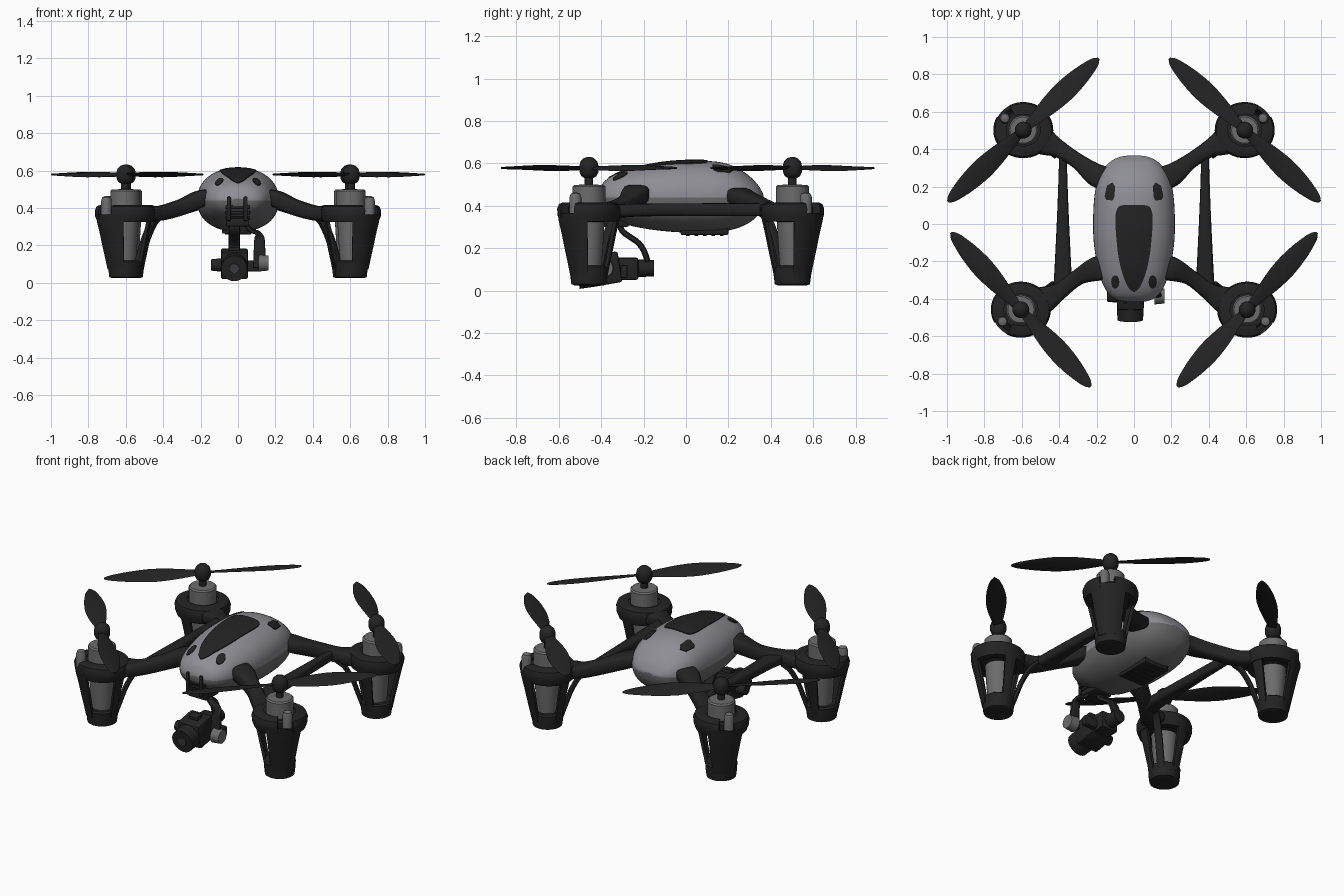
import bpy, bmesh, math
from mathutils import Vector, Matrix
from mathutils.bvhtree import BVHTree

if "Cube" in bpy.data.objects:
    bpy.data.objects.remove(bpy.data.objects["Cube"])


def material(name, r, g, b):
    m = bpy.data.materials.new(name)
    m.diffuse_color = (r, g, b, 1)
    m.use_nodes = True
    m.node_tree.nodes["Principled BSDF"].inputs["Base Color"].default_value = m.diffuse_color
    return m


BLACK = material("matte_black", 0.017, 0.017, 0.017)
SHELL = material("light_grey", 0.27, 0.27, 0.30)
UNDER = material("mid_grey", 0.14, 0.14, 0.14)
METAL = material("motor_grey", 0.15, 0.15, 0.15)
GLASS = material("lens_grey", 0.05, 0.05, 0.055)


def finish(bm, name, mats, angle=35):
    bmesh.ops.recalc_face_normals(bm, faces=bm.faces)
    me = bpy.data.meshes.new(name)
    bm.to_mesh(me)
    for m in mats:
        me.materials.append(m)
    me.polygons.foreach_set("use_smooth", [True] * len(me.polygons))
    me.set_sharp_from_angle(angle=math.radians(angle))
    ob = bpy.data.objects.new(name, me)
    bpy.context.collection.objects.link(ob)


def pair(bm, name, mat):
    # right-hand part and its mirror image
    finish(bm, name + "_right", [mat])
    bmesh.ops.scale(bm, vec=(-1, 1, 1), verts=bm.verts)
    finish(bm, name + "_left", [mat])


def loft(bm, rings, closed=False):
    vs = [[bm.verts.new(p) for p in ring] for ring in rings]
    n = len(vs[0])
    for a, b in zip(vs, vs[1:] + ([vs[0]] if closed else [])):
        for i in range(n):
            j = (i + 1) % n
            bm.faces.new((a[i], a[j], b[j], b[i]))
    if not closed:
        bm.faces.new(vs[0])
        bm.faces.new(vs[-1])


def lathe(bm, cx, cy, prof, n=32):
    loft(bm, [[(cx + r * math.cos(k * math.tau / n), cy + r * math.sin(k * math.tau / n), z)
               for k in range(n)] for r, z in prof])


def rod(bm, p0, p1, r0, r1, n=24):
    p0, p1 = Vector(p0), Vector(p1)
    q = (p1 - p0).to_track_quat('Z', 'Y')
    loft(bm, [[p + q @ Vector((r * math.cos(k * math.tau / n), r * math.sin(k * math.tau / n), 0))
               for k in range(n)] for p, r in ((p0, r0), (p1, r1))])


def box(bm, lo, hi, bevel=0.008, tilt=0):
    lo, hi = Vector(lo), Vector(hi)
    d = hi - lo
    mat = Matrix.Translation((lo + hi) / 2) @ Matrix.Rotation(math.radians(tilt), 4, 'X') @ Matrix.Diagonal((*d, 1))
    vs = bmesh.ops.create_cube(bm, size=1, matrix=mat)["verts"]
    es = list({e for v in vs for e in v.link_edges})
    bmesh.ops.bevel(bm, geom=es, offset=bevel, segments=2, affect='EDGES', profile=0.5)


def spline(pts, steps):
    # Catmull-Rom interpolation of tuples
    out = []
    for i in range(len(pts) - 1):
        p0, p1, p2, p3 = pts[max(i - 1, 0)], pts[i], pts[i + 1], pts[min(i + 2, len(pts) - 1)]
        for k in range(steps):
            t = k / steps
            out.append([0.5 * (2 * b + (c - a) * t + (2 * a - 5 * b + 4 * c - d) * t * t
                               + (3 * b - a - 3 * c + d) * t ** 3) for a, b, c, d in zip(p0, p1, p2, p3)])
    return out + [list(pts[-1])]


def power(v, e):
    return math.copysign(abs(v) ** e, v)


def beam(bm, stations, steps=5, n=16):
    # rounded bar through (x, y, z, half width, half height)
    st = spline(stations, steps)
    rings = []
    for i, s in enumerate(st):
        t = Vector(st[min(i + 1, len(st) - 1)][:3]) - Vector(st[max(i - 1, 0)][:3])
        side = t.cross(Vector((0, 0, 1))).normalized()
        up = side.cross(t).normalized()
        rings.append([Vector(s[:3]) + side * s[3] * power(math.cos(a), 0.6) + up * s[4] * power(math.sin(a), 0.6)
                      for a in (k * math.tau / n for k in range(n))])
    loft(bm, rings)


def sector(bm, cx, cy, prof, a0, a1, thick, n=24, sx=1.0):
    # part of a turned wall between two angles
    rings = []
    for k in range(n + 1):
        a = math.radians(a0 + (a1 - a0) * k / n)
        rings.append([(cx + sx * r * math.cos(a), cy + r * math.sin(a), z)
                      for r, z in prof + [(r - thick, z) for r, z in reversed(prof)]])
    loft(bm, rings)


# ---- body: two-tone egg-shaped shell
SEAM = 0.44
body = [(-.418, .03, .45, .425), (-.41, .078, .475, .40), (-.385, .125, .515, .37), (-.33, .163, .55, .335),
        (-.25, .19, .577, .303), (-.1, .215, .605, .28), (.05, .218, .613, .273), (.18, .207, .602, .28),
        (.27, .178, .562, .305), (.33, .13, .51, .345), (.358, .078, .468, .39), (.366, .03, .45, .425)]
bm = bmesh.new()
rings = []
for y, w, zt, zb in spline(body, 5):
    rings.append([(w * power(math.cos(a), 0.9), y,
                   SEAM + (zt - SEAM if math.sin(a) > 0 else SEAM - zb) * power(math.sin(a), 0.9))
                  for a in (k * math.tau / 48 for k in range(48))])
loft(bm, rings)
for f in bm.faces:
    f.material_index = 0 if f.calc_center_median().z > SEAM else 1
tree = BVHTree.FromBMesh(bm)
finish(bm, "body_shell", [SHELL, UNDER], 50)


def plate(bm, outline, lift=0.005):
    # thin plate laid over the top of the body
    c = sum((Vector(p) for p in outline), Vector((0, 0))) / len(outline)

    def drop(p, h):
        hit = tree.ray_cast(Vector((p.x, p.y, 2)), Vector((0, 0, -1)))[0]
        return (p.x, p.y, (hit.z if hit else SEAM) + h)
    loft(bm, [[drop(c + (Vector(p) - c) * s, h) for p in outline]
              for s, h in ((1, -.004), (1, lift), (.85, lift), (.7, lift), (.5, lift), (.3, lift), (.1, lift))])


half = spline([(0, .102), (.06, .1), (.088, .085), (.1, .03), (.094, -.08), (.082, -.18), (.06, -.27),
               (.03, -.34), (0, -.365)], 4)
bm = bmesh.new()
plate(bm, half + [(-x, y) for x, y in reversed(half[1:-1])])
finish(bm, "top_panel", [BLACK])
bm = bmesh.new()
plate(bm, [(.10, .20), (.115, .222), (.145, .205), (.157, .15), (.15, .13), (.115, .125), (.106, .14)])
plate(bm, [(.1 + .022 * math.cos(a), -.31 + .036 * math.sin(a)) for a in (k * math.tau / 14 for k in range(14))])
pair(bm, "shell_patches", BLACK)

# ---- battery hatch under the body
bm = bmesh.new()
box(bm, (-.085, -.025, .262), (.085, .2, .30))
for k in range(5):
    box(bm, (-.07, .0 + k * .04, .258), (.07, .018 + k * .04, .27), .002)
finish(bm, "bottom_hatch", [BLACK])

# ---- arms and side rails
ARMS = {"front": ((.605, -.458), [(.12, -.23, .47, .06, .03), (.2, -.24, .45, .065, .045), (.3, -.285, .405, .043, .042),
                                  (.40, -.36, .375, .047, .04), (.47, -.40, .368, .07, .04), (.58, -.45, .365, .1, .03)]),
        "rear": ((.592, .502), [(.12, .24, .455, .06, .03), (.2, .26, .44, .062, .042), (.3, .335, .405, .042, .042),
                                (.40, .40, .375, .047, .04), (.47, .435, .368, .07, .04), (.57, .49, .365, .1, .03)])}
bm = bmesh.new()
beam(bm, [(.38, -.32, .375, .05, .032), (.38, -.2, .38, .043, .03), (.38, .1, .382, .029, .03), (.38, .37, .382, .02, .03)])
pair(bm, "side_rail", BLACK)

for end, ((cx, cy), path) in ARMS.items():
    out = 45 if cy > 0 else -45
    ca, sa = math.cos(math.radians(out)), math.sin(math.radians(out))
    bm = bmesh.new()
    beam(bm, path)
    pair(bm, end + "_arm", BLACK)

    # motor pod: notched rim, deck, leg walls, inner strut and foot
    bm = bmesh.new()
    sector(bm, cx, cy, [(.125, .415), (.142, .408), (.15, .385), (.148, .355), (.138, .325)],
           out + 17, out + 343, .04, 44, 1.07)
    lathe(bm, cx, cy, [(.06, .32), (.105, .335), (.11, .385), (.10, .398), (.04, .40)])
    pair(bm, end + "_motor_pod", BLACK)
    bm = bmesh.new()
    wall = [(.148, .365), (.143, .33), (.127, .26), (.113, .19), (.098, .12), (.088, .07)]
    sector(bm, cx, cy, wall, out - 42, out + 42, .018, 14, 1.05)
    for s in (-1, 1):
        sector(bm, cx, cy, wall, out + s * 112, out + s * 140, .018, 6)
    d = Vector((-ca, -sa))
    beam(bm, [(cx + d.x * r, cy + d.y * .75 * r, z, .022, .013) for r, z in
              ((.25, .355), (.2, .315), (.15, .235), (.115, .15), (.085, .075))])
    lathe(bm, cx, cy, [(.07, .025), (.083, .03), (.088, .07), (.09, .11), (.08, .118), (.03, .118)])
    pair(bm, end + "_leg", BLACK)

    # motor, inner barrel and indicator lamp
    bm = bmesh.new()
    lathe(bm, cx, cy, [(.058, .10), (.066, .2), (.074, .33)])
    lathe(bm, cx, cy, [(.078, .395), (.078, .49), (.07, .498), (.03, .50)])
    lx, ly = cx + .103 * ca * 1.35, cy + .09 * sa
    lathe(bm, lx, ly, [(.028, .34), (.028, .44), (.022, .457), (.008, .463)], 20)
    pair(bm, end + "_motor", METAL)

    # propeller hub and two twisted blades
    bm = bmesh.new()
    lathe(bm, cx, cy, [(.02, .49), (.02, .53), (.036, .54), (.045, .56), (.045, .59), (.039, .61), (.024, .625), (.006, .631)])
    tip = Vector((.373, .412) if cy < 0 else (.403, -.383)).normalized()
    for s in (1, -1):
        u = Vector((*tip, 0)) * s
        v = Vector((-u.y, u.x, 0))
        blade = []
        for r, w, pitch in spline([(.02, .022, 16), (.1, .036, 16), (.2, .052, 15), (.3, .059, 13), (.4, .052, 10),
                                   (.48, .038, 8), (.53, .024, 7), (.556, .006, 6)], 4):
            p = math.radians(pitch)
            ch = v * math.cos(p) + Vector((0, 0, math.sin(p)))
            nz = Vector((0, 0, math.cos(p))) - v * math.sin(p)
            blade.append([Vector((cx, cy, .578)) + u * r + ch * w * math.cos(a) + nz * .005 * math.sin(a)
                          for a in (k * math.tau / 10 for k in range(10))])
        loft(bm, blade)
    pair(bm, end + "_propeller", BLACK)

# ---- gimbal mount with slats under the nose
bm = bmesh.new()
box(bm, (-.065, -.395, .30), (.06, -.27, .345))
for z, y in ((.335, -.385), (.365, -.405), (.395, -.415)):
    box(bm, (-.068, y, z), (.065, -.30, z + .018), .004)
for x in (-.06, .03):
    box(bm, (x, -.425, .33), (x + .022, -.33, .46), .006)
# strut to the roll motor
beam(bm, [(-.02, -.31, .33, .03, .014), (-.02, -.30, .28, .03, .014), (-.02, -.22, .22, .03, .014),
          (-.02, -.185, .15, .03, .014), (-.02, -.185, .09, .028, .014)])
rod(bm, (-.02, -.25, .105), (-.02, -.15, .105), .043, .038)
# bracket to the pitch motor
beam(bm, [(.03, -.35, .33, .02, .012), (.07, -.355, .28, .02, .012), (.11, -.365, .262, .025, .012),
          (.115, -.375, .2, .03, .012), (.115, -.385, .08, .035, .012)])
box(bm, (-.02, -.31, .06), (.12, -.275, .12))
finish(bm, "gimbal_frame", [BLACK])
bm = bmesh.new()
rod(bm, (.11, -.385, .105), (.163, -.385, .105), .045, .04)
finish(bm, "pitch_motor", [METAL])

# ---- camera, tipped slightly down
bm = bmesh.new()
box(bm, (-.092, -.45, .028), (.053, -.31, .175), .012, 10)
box(bm, (-.07, -.33, .05), (.04, -.225, .155), .01)
rod(bm, (-.145, -.385, .095), (-.09, -.385, .095), .03, .036)
rod(bm, (-.02, -.43, .09), (-.02, -.513, .076), .071, .069, 32)
box(bm, (-.05, -.41, .165), (.01, -.36, .195), .006, 10)
finish(bm, "camera", [BLACK])
bm = bmesh.new()
rod(bm, (-.02, -.50, .079), (-.02, -.518, .076), .03, .025)
finish(bm, "camera_lens", [GLASS])
